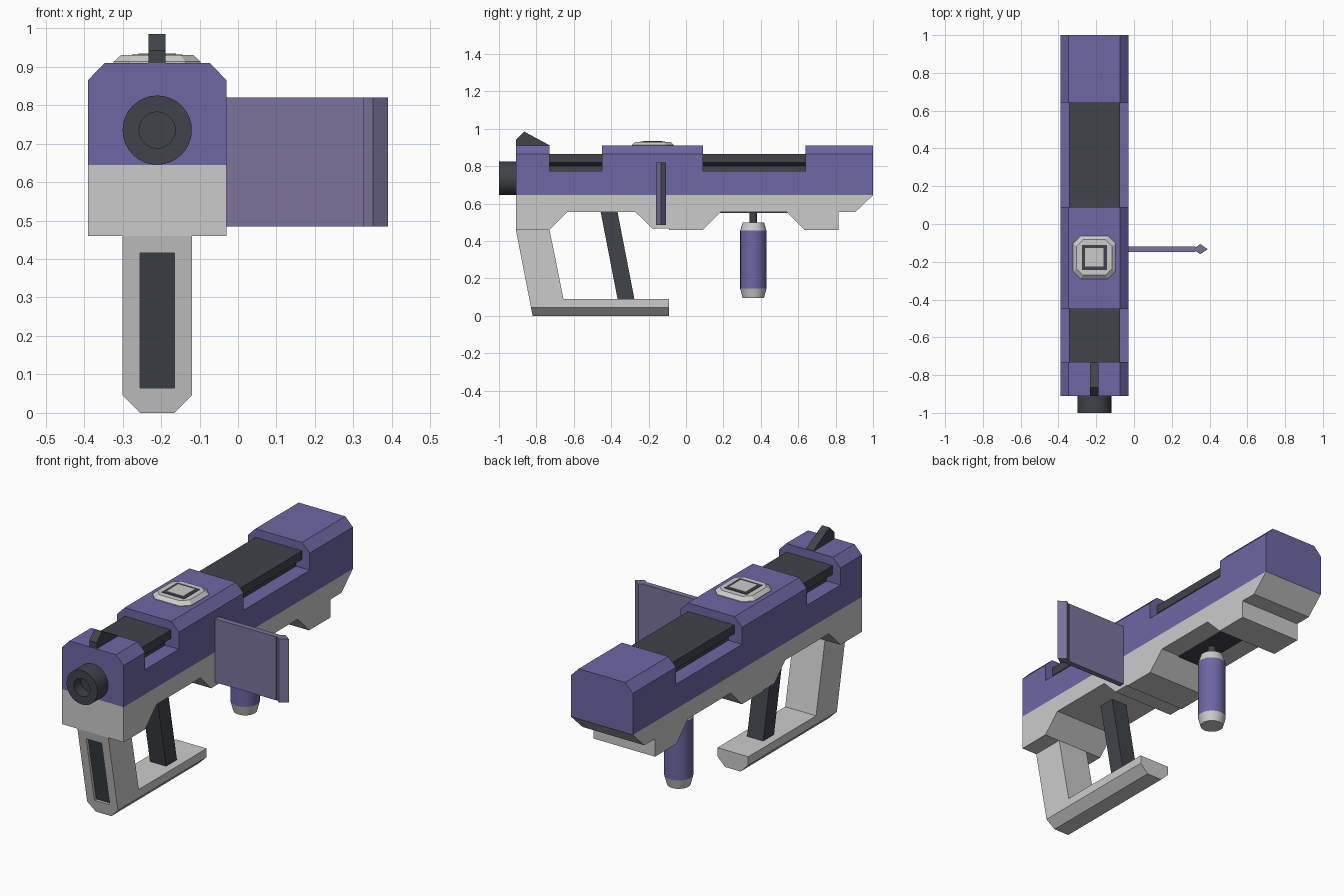
import bpy, bmesh
from math import radians, pi
from mathutils import Matrix, Vector

if "Cube" in bpy.data.objects:
    bpy.data.objects.remove(bpy.data.objects["Cube"])

CX = -0.21  # centre plane of the body


def material(name, rgb):
    m = bpy.data.materials.new(name)
    m.diffuse_color = (*rgb, 1)
    m.use_nodes = True
    m.node_tree.nodes["Principled BSDF"].inputs["Base Color"].default_value = m.diffuse_color
    return m


PURPLE = material("purple", (0.15, 0.135, 0.37))
MAUVE = material("mauve", (0.20, 0.175, 0.33))
DARK = material("dark", (0.05, 0.057, 0.068))


def finish(name, bm, mat=None):
    bmesh.ops.recalc_face_normals(bm, faces=bm.faces[:])
    me = bpy.data.meshes.new(name)
    bm.to_mesh(me)
    bm.free()
    ob = bpy.data.objects.new(name, me)
    bpy.context.collection.objects.link(ob)
    if mat:
        me.materials.append(mat)
    return ob


def sweep(bm, pts, vec):
    f = bm.faces.new([bm.verts.new(p) for p in pts])
    r = bmesh.ops.extrude_face_region(bm, geom=[f], use_keep_orig=True)
    bmesh.ops.translate(bm, vec=vec, verts=[v for v in r["geom"] if isinstance(v, bmesh.types.BMVert)])


def side_profile(name, yz, half, mat=None, chamfer=0):
    """Extrude a (y, z) outline across x; optionally chamfer the long edges on z = 0."""
    bm = bmesh.new()
    sweep(bm, [(CX - half, y, z) for y, z in yz], Vector((2 * half, 0, 0)))
    if chamfer:
        bm.normal_update()
        es = [e for e in bm.edges if all(abs(v.co.z) < 1e-5 for v in e.verts)
              and abs(e.verts[0].co.y - e.verts[1].co.y) > 0.1]
        bmesh.ops.bevel(bm, geom=es, offset=chamfer, segments=1, affect='EDGES', clamp_overlap=False)
    return finish(name, bm, mat)


def front_profile(name, xz, y0, y1, mat=None):
    """Extrude a half (x, z) outline, mirrored about the centre plane, along y."""
    pts = [(CX + x, y0, z) for x, z in xz] + [(CX - x, y0, z) for x, z in reversed(xz)]
    bm = bmesh.new()
    sweep(bm, pts, Vector((0, y1 - y0, 0)))
    return finish(name, bm, mat)


def box(name, c, s, mat=None):
    bm = bmesh.new()
    bmesh.ops.create_cube(bm, size=1, matrix=Matrix.Translation(c) @ Matrix.Diagonal((*s, 1)))
    return finish(name, bm, mat)


def lathe(name, rz, mtx, mat=None):
    """Revolve (radius, height) points about the local z axis."""
    bm = bmesh.new()
    vs = [bm.verts.new((r, 0, z)) for r, z in rz]
    es = [bm.edges.new(p) for p in zip(vs, vs[1:])]
    bmesh.ops.spin(bm, geom=vs + es, axis=(0, 0, 1), cent=(0, 0, 0), angle=2 * pi, steps=32)
    bmesh.ops.remove_doubles(bm, verts=bm.verts[:], dist=1e-5)
    bm.transform(mtx)
    ob = finish(name, bm, mat)
    ob.data.shade_smooth()
    ob.data.set_sharp_from_angle(angle=radians(25))
    return ob


def cut(ob, cutter):
    m = ob.modifiers.new("cut", 'BOOLEAN')
    m.operation, m.solver, m.object = 'DIFFERENCE', 'EXACT', cutter
    cutter.hide_render = True
    cutter.hide_viewport = True


# Upper shell with two notches, each holding a dark rail insert
shell = front_profile("upper_shell", [(0.18, 0.645), (0.18, 0.865), (0.136, 0.91)], -0.91, 1.0, PURPLE)
for tag, y0, y1 in (("front", -0.73, -0.45), ("rear", 0.09, 0.64)):
    cut(shell, box(f"{tag}_notch_cutter", (CX, (y0 + y1) / 2, 0.875), (0.5, y1 - y0, 0.2)))
    front_profile(f"{tag}_rail_insert", [(0.10, 0.77), (0.10, 0.80), (0.135, 0.82), (0.135, 0.865)],
                  y0 - 0.003, y1 + 0.003, DARK)

# Lower frame
side_profile("lower_frame", [(-0.91, 0.645), (-0.91, 0.46), (-0.73, 0.46), (-0.635, 0.555), (-0.27, 0.555),
                             (-0.18, 0.466), (-0.09, 0.466), (-0.09, 0.46), (0.09, 0.46), (0.185, 0.555),
                             (0.54, 0.555), (0.635, 0.46), (0.815, 0.46), (0.815, 0.555), (0.905, 0.555),
                             (1.0, 0.645)], 0.18)
box("underside_rail", (CX, 0.3625, 0.56), (0.14, 0.36, 0.02), DARK)

# Grip frame with chamfered foot and a recessed dark panel
grip = side_profile("grip_frame", [(-0.91, 0.462), (-0.82, 0), (-0.09, 0), (-0.09, 0.09), (-0.655, 0.09),
                                   (-0.73, 0.462)], 0.09, chamfer=0.045)


def grip_strip(d0, d1):
    return [(-0.82 - 0.195 * z + d, z) for z, d in ((0.415, d0), (0.065, d0), (0.065, d1), (0.415, d1))]


cut(grip, side_profile("grip_recess_cutter", grip_strip(-0.03, 0.02), 0.045))
side_profile("grip_panel", grip_strip(0.015, 0.03), 0.0455, DARK)
side_profile("grip_strut", [(-0.457, 0.56), (-0.367, 0.56), (-0.275, 0.085), (-0.365, 0.085)], 0.047, DARK)

# Hanging foregrip
at = Matrix.Translation((CX, 0.36, 0))
lathe("foregrip_body", [(0.07, 0.145), (0.07, 0.455)], at, PURPLE)
lathe("foregrip_bottom_cap", [(0, 0.095), (0.057, 0.095), (0.07, 0.145)], at)
lathe("foregrip_top_cap", [(0.07, 0.455), (0.057, 0.5), (0, 0.5)], at)
lathe("foregrip_rod", [(0.02, 0.495), (0.02, 0.56)], at, DARK)

# Muzzle with a bored hole
lathe("muzzle", [(0.09, 0), (0.09, 0.09), (0.047, 0.09), (0.047, 0.03), (0, 0.03)],
      Matrix.Translation((CX, -0.91, 0.735)) @ Matrix.Rotation(pi / 2, 4, 'X'), DARK)

# Sight
side_profile("sight", [(-0.908, 0.905), (-0.908, 0.942), (-0.865, 0.985), (-0.73, 0.912), (-0.73, 0.905)],
             0.022, DARK)

# Top button: tapered octagon with a square ring
bm = bmesh.new()
rings = []
for h, c, z in ((0.113, 0.04, 0.905), (0.113, 0.04, 0.913), (0.094, 0.034, 0.93)):
    k = h - c
    rings.append([bm.verts.new((CX + x, -0.177 + y, z)) for x, y in
                  ((h, -k), (h, k), (k, h), (-k, h), (-h, k), (-h, -k), (-k, -h), (k, -h))])
for a, b in zip(rings, rings[1:]):
    for i in range(8):
        j = (i + 1) % 8
        bm.faces.new((a[i], a[j], b[j], b[i]))
bm.faces.new(rings[0])
bm.faces.new(rings[-1])
finish("top_button", bm)
box("button_ring", (CX, -0.177, 0.926), (0.132, 0.132, 0.012), DARK)
box("button_centre", (CX, -0.177, 0.928), (0.098, 0.098, 0.012))

# Side panel with a diamond-section end bar
box("side_panel", (0.143, -0.133, 0.6525), (0.366, 0.029, 0.335), MAUVE)
bm = bmesh.new()
sweep(bm, [(x, -0.133 + y, 0.485) for x, y in ((0.312, 0), (0.351, -0.027), (0.39, 0), (0.351, 0.027))],
      Vector((0, 0, 0.335)))
finish("side_panel_end_bar", bm, MAUVE)
